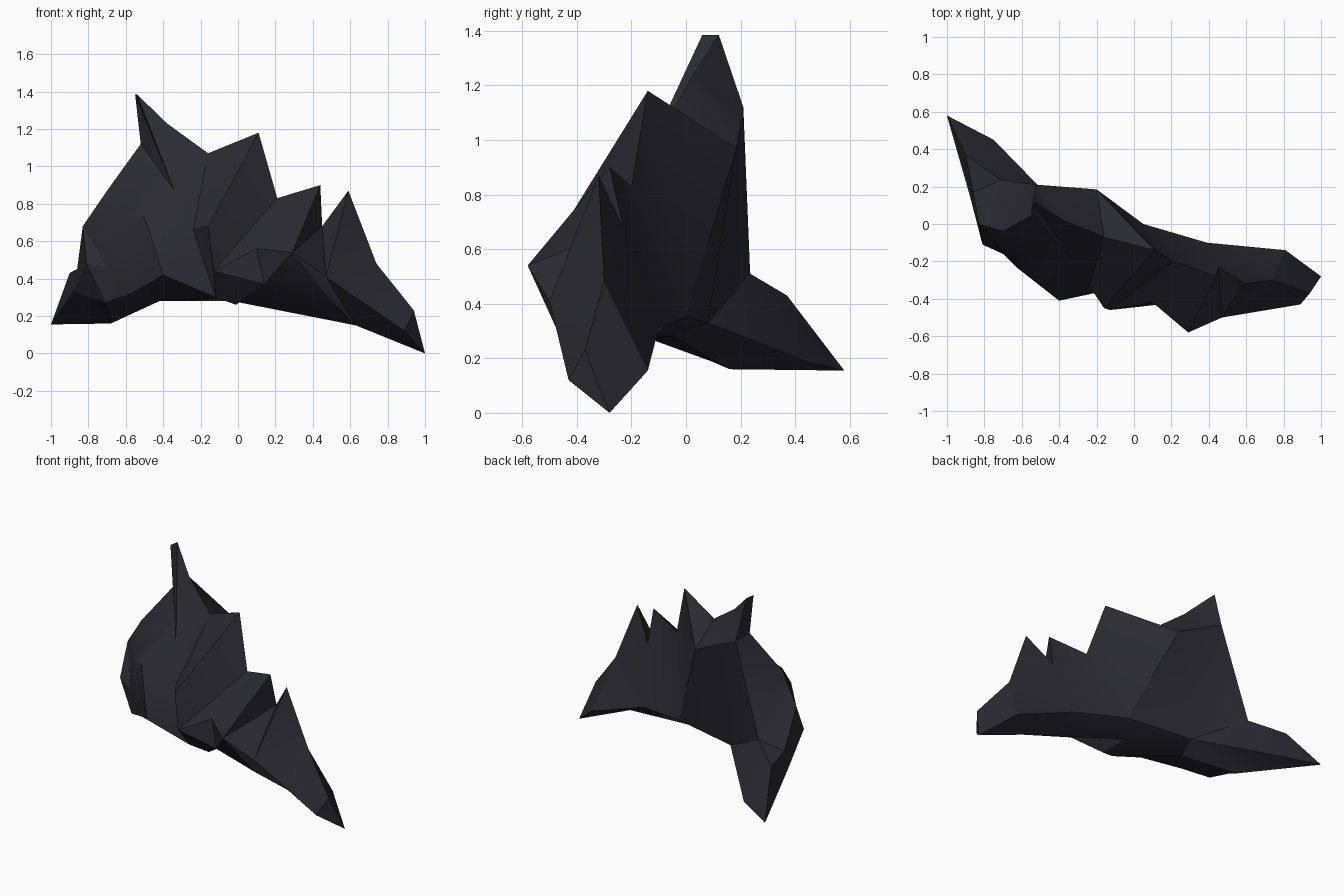
import bpy, bmesh, math
from mathutils import Vector

if "Cube" in bpy.data.objects:
    bpy.data.objects.remove(bpy.data.objects["Cube"])

TIP, END = (-1, .58, .155), (1, -.28, 0)

# Contour lines of the ridge, each running from the left tip to the right end
back_foot = [(-.75, .45, .185), (-.39, .08, .33), (.05, 0, .35), (.39, -.1, .31), (.81, -.14, .155)]
underside = [(-.68, .16, .16), (-.42, -.05, .28), (-.03, -.11, .28), (.63, -.3, .15)]
front_foot = [(-.68, .09, .19), (-.71, -.13, .27), (-.57, -.22, .32), (-.4, -.41, .42),
              (-.12, -.35, .3), (-.01, -.3, .26), (.14, -.43, .37), (.46, -.48, .32),
              underside[-1], (.89, -.43, .12)]
bulge = [(-.88, .16, .33), (-.81, -.11, .48), (-.7, -.16, .46), (-.63, -.23, .7),
         (-.5, -.32, .73), (-.24, -.33, .66), (-.16, -.45, .68), (-.13, -.46, .44),
         (.1, -.42, .56), (.29, -.58, .54), (.47, -.5, .41), (.94, -.37, .23)]
brow = bulge[:4] + [(-.44, -.08, .95), (-.34, -.18, .87)] + bulge[5:]
crest = [(-.9, .37, .43), (-.86, .17, .45), (-.83, 0, .68), (-.7, -.04, .87), (-.52, .06, 1.12),
         (-.55, .06, 1.385), (-.54, .12, 1.385), (-.38, .02, 1.23), (-.16, -.07, 1.07),
         (.11, -.14, 1.18), (.21, -.2, .83), (.44, -.28, .9), (.45, -.23, .68),
         (.59, -.32, .87), (.74, -.3, .48), bulge[-1]]
back_shoulder = [crest[0], (-.71, .235, .51), (-.52, .21, 1.12), (-.2, .185, .97)] + crest[9:]

bm = bmesh.new()
cache = {}


def vert(p):
    if p not in cache:
        cache[p] = bm.verts.new(p)
    return cache[p]


def stitch(a, b, creases):
    """Join two contour lines with triangles that follow the given creases."""
    a, b = [TIP] + a + [END], [TIP] + b + [END]
    shared = {(a.index(p), b.index(p)) for p in a if p in b}
    stops = sorted(shared | set(creases))
    i, j = stops[0]
    for ie, je in stops[1:]:
        while i < ie or j < je:
            # between creases take the shorter diagonal
            da = (Vector(a[i + 1]) - Vector(b[j])).length if i < ie else 99
            db = (Vector(a[i]) - Vector(b[j + 1])).length if j < je else 99
            if da < db:
                tri, i = (a[i], b[j], a[i + 1]), i + 1
            else:
                tri, j = (a[i], b[j], b[j + 1]), j + 1
            if len(set(tri)) == 3:
                vs = [vert(p) for p in tri]
                if not bm.faces.get(vs):
                    bm.faces.new(vs)


# Underside
stitch(back_foot, underside, [])
stitch(underside, front_foot, [])
# Front ribs
stitch(front_foot, bulge, [(2, 2), (3, 3), (4, 5), (5, 6), (6, 8), (7, 9), (8, 10),
                           (9, 11), (10, 11), (10, 12)])
stitch(bulge, brow, [(5, 5), (5, 6)])
stitch(brow, crest, [(1, 2), (2, 3), (4, 4), (5, 5), (6, 6), (7, 9), (8, 10), (10, 11),
                     (11, 12), (12, 13), (12, 14)])
# Back wall
stitch(crest, back_shoulder, [(2, 2), (5, 3), (7, 3), (9, 4)])
stitch(back_shoulder, back_foot, [(1, 1), (2, 2), (3, 2), (4, 3), (8, 4), (11, 5)])

bmesh.ops.recalc_face_normals(bm, faces=bm.faces[:])
if bm.calc_volume(signed=True) < 0:
    bmesh.ops.reverse_faces(bm, faces=bm.faces[:])

mesh = bpy.data.meshes.new("rock_ridge")
bm.to_mesh(mesh)
bm.free()
rock = bpy.data.objects.new("rock_ridge", mesh)
bpy.context.collection.objects.link(rock)

# Dark stone colour
stone = bpy.data.materials.new("dark_stone")
stone.diffuse_color = (.023, .023, .031, 1)
stone.use_nodes = True
stone.node_tree.nodes["Principled BSDF"].inputs["Base Color"].default_value = stone.diffuse_color
mesh.materials.append(stone)

bpy.context.view_layer.objects.active = rock
rock.select_set(True)
bpy.ops.object.shade_smooth_by_angle(angle=math.radians(30))
